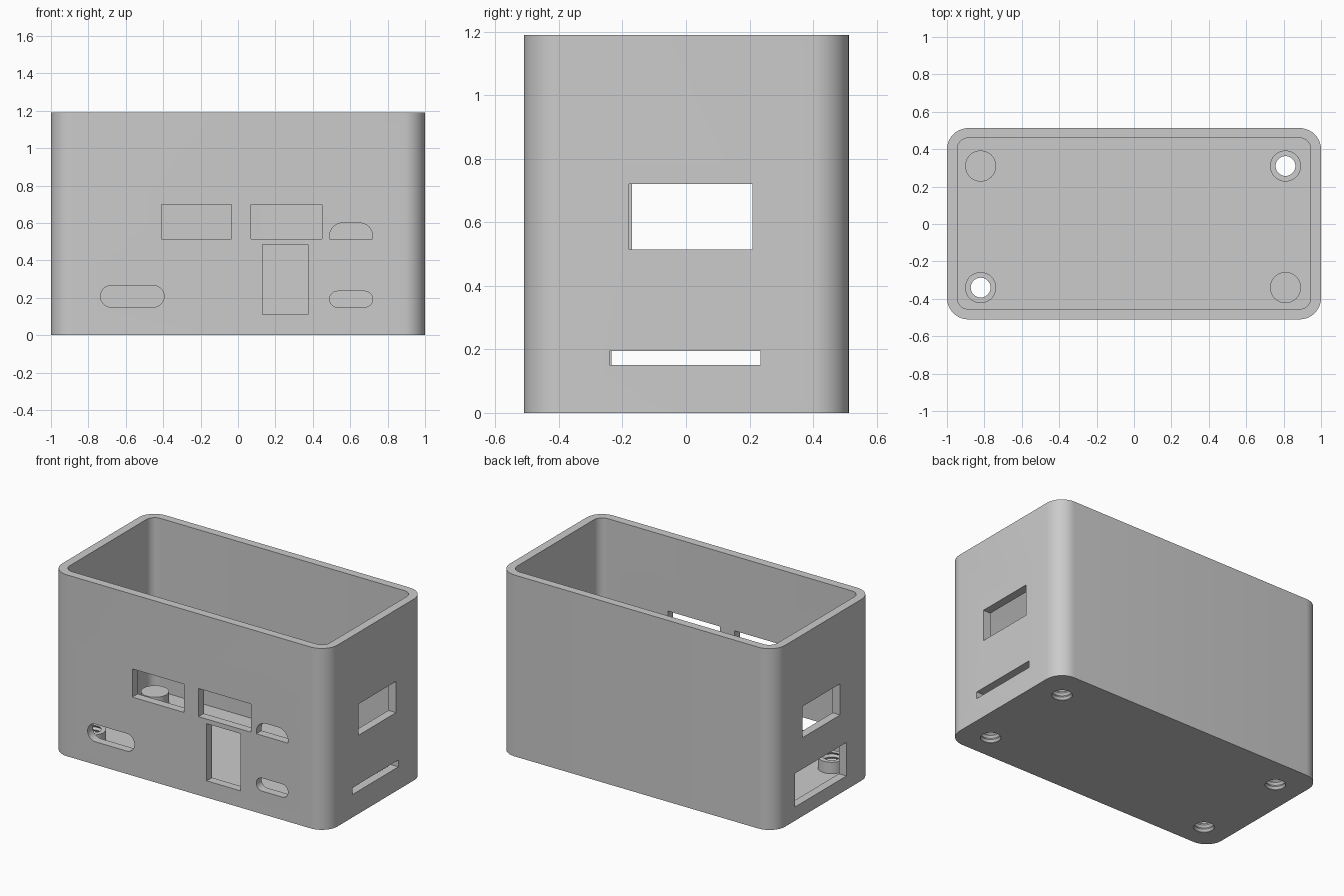
import bpy
import bmesh
from math import radians, cos, sin, pi
from mathutils import Matrix, Vector

if "Cube" in bpy.data.objects:
    bpy.data.objects.remove(bpy.data.objects["Cube"])

grey = bpy.data.materials.new("matte grey")
grey.use_nodes = True
grey.diffuse_color = (0.6, 0.6, 0.6, 1)
grey.node_tree.nodes["Principled BSDF"].inputs["Base Color"].default_value = grey.diffuse_color

# Matrices mapping outline (u, v) and depth w into the model
FLAT = Matrix.Identity(4)
FRONT = Matrix(((1, 0, 0, 0), (0, 0, 1, 0), (0, 1, 0, 0), (0, 0, 0, 1)))
SIDE = Matrix(((0, 0, 1, 0), (1, 0, 0, 0), (0, 1, 0, 0), (0, 0, 0, 1)))


def finish(name, bm):
    bmesh.ops.recalc_face_normals(bm, faces=bm.faces)
    mesh = bpy.data.meshes.new(name)
    bm.to_mesh(mesh)
    bm.free()
    mesh.materials.append(grey)
    obj = bpy.data.objects.new(name, mesh)
    bpy.context.scene.collection.objects.link(obj)
    return obj


def outline(u0, u1, v0, v1, bottom=0, top=0, steps=10):
    """Rectangle with rounded bottom and top corners."""
    points = []
    corners = ((u1, v1, -1, -1, top), (u0, v1, 1, -1, top),
               (u0, v0, 1, 1, bottom), (u1, v0, -1, 1, bottom))
    for i, (u, v, du, dv, r) in enumerate(corners):
        for k in range(steps + 1 if r else 1):
            a = pi / 2 * (i + k / steps)
            points.append((u + du * r + r * cos(a), v + dv * r + r * sin(a)) if r else (u, v))
    return points


def prism(name, points, w0, w1, frame=FLAT):
    bm = bmesh.new()
    face = bm.faces.new([bm.verts.new(frame @ Vector((u, v, w0))) for u, v in points])
    grown = bmesh.ops.extrude_face_region(bm, geom=[face])["geom"]
    shift = frame.to_3x3() @ Vector((0, 0, w1 - w0))
    bmesh.ops.translate(bm, vec=shift, verts=[g for g in grown if isinstance(g, bmesh.types.BMVert)])
    return finish(name, bm)


def lathe(name, profile, x, y, sides=32):
    """Closed solid turned from (radius, height) rings."""
    bm = bmesh.new()
    rings = [[bm.verts.new((x + r * cos(2 * pi * i / sides), y + r * sin(2 * pi * i / sides), z))
              for i in range(sides)] for r, z in profile]
    for a, b in zip(rings, rings[1:]):
        for i in range(sides):
            j = (i + 1) % sides
            bm.faces.new((a[i], a[j], b[j], b[i]))
    bm.faces.new(rings[0])
    bm.faces.new(rings[-1])
    return finish(name, bm)


def combine(target, tool, operation):
    mod = target.modifiers.new(operation.lower(), "BOOLEAN")
    mod.operation, mod.solver, mod.object = operation, "EXACT", tool
    bpy.context.view_layer.objects.active = target
    bpy.ops.object.modifier_apply(modifier=mod.name)
    bpy.data.objects.remove(tool)


# Open-topped box with rounded corners
box = prism("enclosure", outline(-1, 1, -0.51, 0.513, 0.115, 0.115), 0, 1.19)
combine(box, prism("cavity", outline(-0.945, 0.945, -0.455, 0.46, 0.06, 0.06), 0.055, 1.4), "DIFFERENCE")

# Screw posts with ridged holes; two of the holes stop short of the top
for x in (-0.82, 0.81):
    for y in (-0.34, 0.31):
        combine(box, lathe("screw_post", [(0.083, 0.03), (0.083, 0.13)], x, y), "UNION")
        through = x * y > 0
        rings = [(0.063 if k % 2 else 0.053, -0.01 + 0.014 * k) for k in range(12 if through else 10)]
        combine(box, lathe("screw_hole", rings, x, y), "DIFFERENCE")

# Port openings: u range, v range, bottom and top corner radius
front_ports = [
    (-0.41, -0.035, 0.515, 0.70, 0, 0),
    (0.07, 0.45, 0.515, 0.70, 0, 0),
    (0.13, 0.375, 0.11, 0.485, 0, 0),
    (0.49, 0.72, 0.515, 0.60, 0, 0.07),
    (0.49, 0.72, 0.15, 0.235, 0.042, 0.042),
    (-0.735, -0.395, 0.15, 0.265, 0.057, 0.057),
]
right_ports = [(-0.18, 0.21, 0.515, 0.72), (-0.24, 0.235, 0.15, 0.195)]
left_ports = [(-0.17, 0.22, 0.515, 0.72), (-0.235, 0.30, 0.09, 0.31)]
for ports, frame, w0, w1 in ((front_ports, FRONT, -0.6, -0.44),
                             (right_ports, SIDE, 0.93, 1.1),
                             (left_ports, SIDE, -1.1, -0.93)):
    for port in ports:
        combine(box, prism("port", outline(*port), w0, w1, frame), "DIFFERENCE")

# Smooth rounded corners, crisp edges
for other in bpy.context.selected_objects:
    other.select_set(False)
box.select_set(True)
bpy.context.view_layer.objects.active = box
bpy.ops.object.shade_smooth_by_angle(angle=radians(30))
